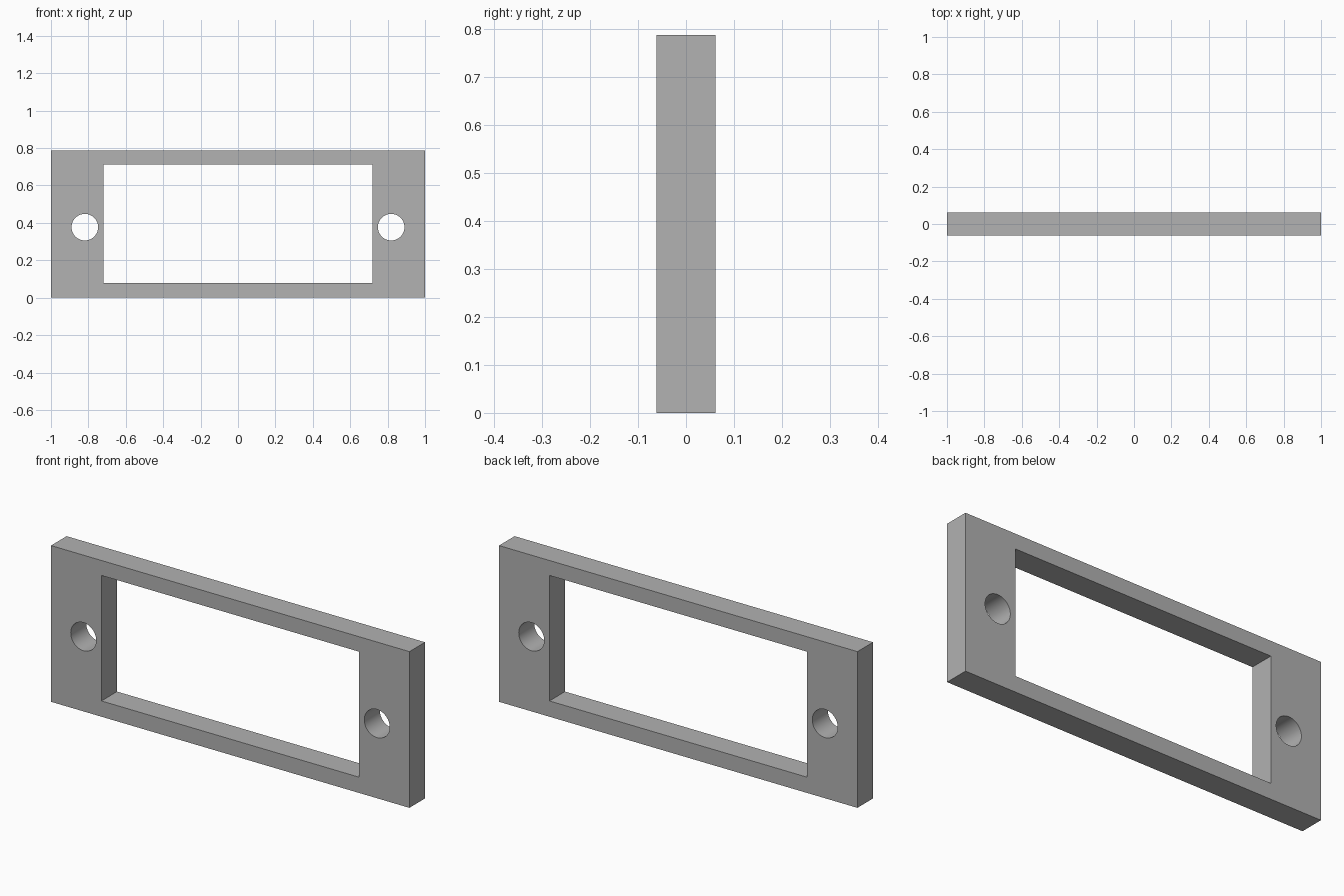
import bpy
import math

WIDTH, DEPTH, HEIGHT = 2.0, 0.124, 0.788
HOLE_X, HOLE_Z, HOLE_RADIUS = 0.819, 0.377, 0.071

if "Cube" in bpy.data.objects:
    bpy.data.objects.remove(bpy.data.objects["Cube"], do_unlink=True)

grey = bpy.data.materials.new("plain grey")
grey.use_nodes = True
colour = (0.445, 0.445, 0.445, 1)
grey.diffuse_color = colour
grey.node_tree.nodes["Principled BSDF"].inputs["Base Color"].default_value = colour


def box(name, size, z):
    bpy.ops.mesh.primitive_cube_add(size=1, location=(0, 0, z))
    obj = bpy.context.object
    obj.name = name
    obj.scale = size
    bpy.ops.object.transform_apply(location=True, rotation=True, scale=True)
    obj.data.materials.append(grey)
    return obj


def hole_cutter(name, x):
    bpy.ops.mesh.primitive_cylinder_add(
        vertices=64, radius=HOLE_RADIUS, depth=DEPTH * 3,
        location=(x, 0, HOLE_Z), rotation=(math.pi / 2, 0, 0))
    obj = bpy.context.object
    obj.name = name
    obj.data.materials.append(grey)
    return obj


# Flat plate
plate = box("mounting_frame", (WIDTH, DEPTH, HEIGHT), HEIGHT / 2)

# Rectangular opening and one screw hole at each end
cutters = [box("opening_cutter", (1.437, DEPTH * 3, 0.633), 0.396)]
for side, sign in (("left", 1), ("right", -1)):
    cutters.append(hole_cutter(side + "_hole_cutter", sign * HOLE_X))

bpy.ops.object.select_all(action='DESELECT')
plate.select_set(True)
bpy.context.view_layer.objects.active = plate
for cutter in cutters:
    cutter.hide_render = True
    cut = plate.modifiers.new(cutter.name, 'BOOLEAN')
    cut.operation = 'DIFFERENCE'
    cut.solver = 'EXACT'
    cut.object = cutter
    bpy.ops.object.modifier_apply(modifier=cut.name)
    bpy.data.objects.remove(cutter, do_unlink=True)

# Round hole walls, crisp edges elsewhere
bpy.ops.object.shade_smooth_by_angle(angle=math.radians(30))
